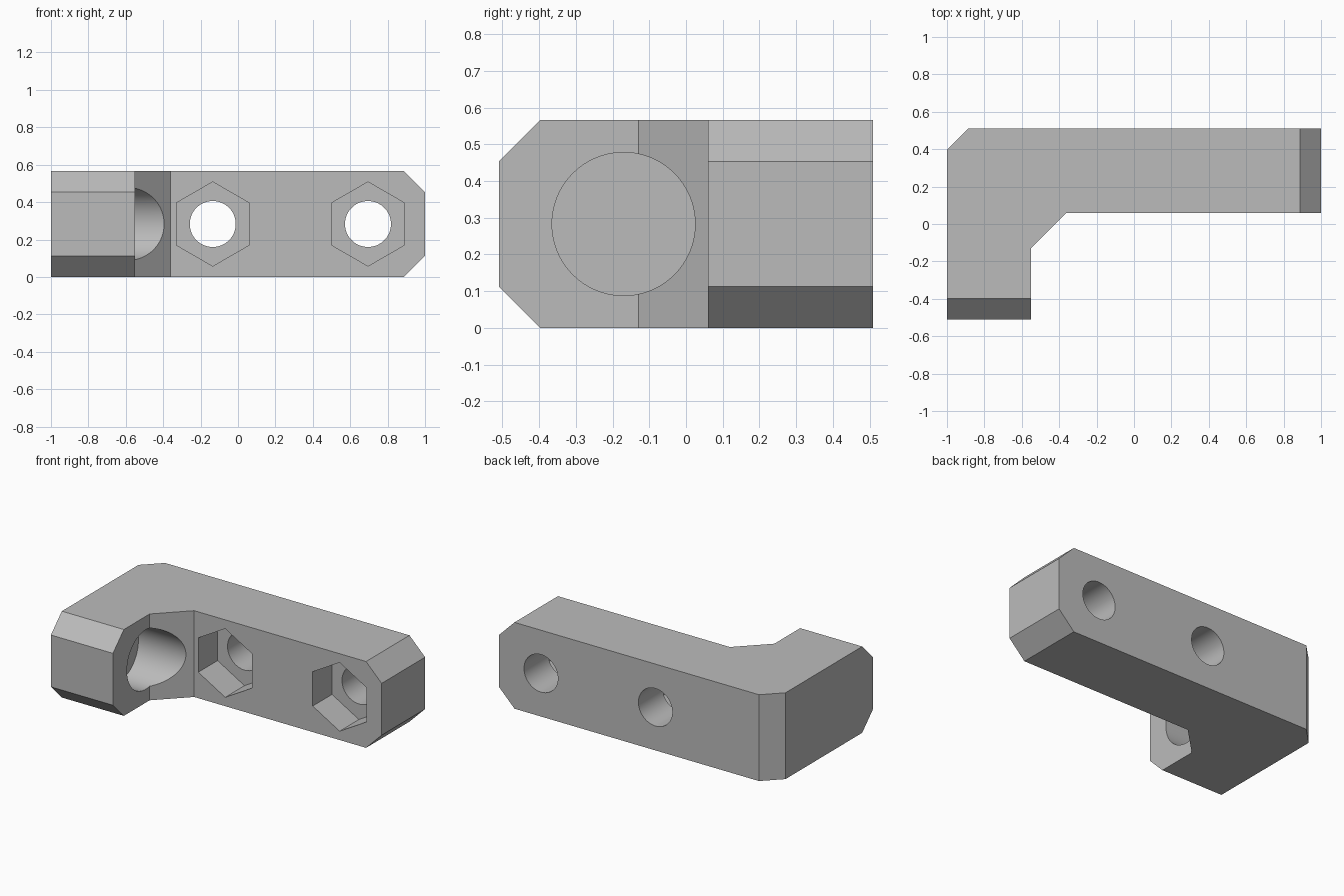
import bpy
import bmesh
from math import radians
from mathutils import Matrix, Vector

if "Cube" in bpy.data.objects:
    bpy.data.objects.remove(bpy.data.objects["Cube"], do_unlink=True)

HEIGHT, CHAMFER, MID = 0.566, 0.113, 0.283

grey = bpy.data.materials.new("plain grey")
grey.use_nodes = True
grey.diffuse_color = (0.5, 0.5, 0.5, 1)
grey.node_tree.nodes["Principled BSDF"].inputs["Base Color"].default_value = (0.5, 0.5, 0.5, 1)


def finish(bm, name):
    """Turn a bmesh into a linked object."""
    bmesh.ops.recalc_face_normals(bm, faces=bm.faces)
    mesh = bpy.data.meshes.new(name)
    bm.to_mesh(mesh)
    bm.free()
    obj = bpy.data.objects.new(name, mesh)
    mesh.materials.append(grey)
    bpy.context.collection.objects.link(obj)
    return obj


def cutter(name, sides, radius, start, end):
    """Hidden prism running from start to end."""
    a, b = Vector(start), Vector(end)
    turn = (b - a).to_track_quat("Z", "Y").to_matrix().to_4x4()
    bm = bmesh.new()
    bmesh.ops.create_cone(bm, cap_ends=True, segments=sides, radius1=radius,
                          radius2=radius, depth=(b - a).length,
                          matrix=Matrix.Translation((a + b) / 2) @ turn)
    obj = finish(bm, name)
    obj.hide_render = True
    obj.hide_viewport = True
    return obj


# L-shaped bracket with an angled inner corner and a clipped back corner
outline = [(-1, -0.51), (-0.55, -0.51), (-0.55, -0.13), (-0.36, 0.06),
           (1, 0.06), (1, 0.51), (-1 + CHAMFER, 0.51), (-1, 0.51 - CHAMFER)]
bm = bmesh.new()
base = bm.faces.new([bm.verts.new((x, y, 0)) for x, y in outline])
top = bmesh.ops.extrude_face_region(bm, geom=[base])["geom"]
bmesh.ops.translate(bm, vec=(0, 0, HEIGHT),
                    verts=[v for v in top if isinstance(v, bmesh.types.BMVert)])

# Chamfer the top and bottom edges at both arm ends
ends = [e for e in bm.edges
        if abs(e.verts[0].co.z - e.verts[1].co.z) < 0.01
        and (all(v.co.x > 0.99 for v in e.verts) or all(v.co.y < -0.5 for v in e.verts))]
bmesh.ops.bevel(bm, geom=ends, offset=CHAMFER, offset_type="OFFSET",
                segments=1, affect="EDGES")
bracket = finish(bm, "bracket")

# Blind round socket in the short arm
cutters = [cutter("socket_cutter", 96, 0.195, (-0.74, -0.17, MID), (-0.2, -0.17, MID))]

# Bolt holes with hexagonal nut pockets in the long arm
for side, x in (("inner", -0.135), ("outer", 0.695)):
    cutters.append(cutter(side + "_nut_cutter", 6, 0.225, (x, -0.1, MID), (x, 0.26, MID)))
    cutters.append(cutter(side + "_bolt_cutter", 64, 0.123, (x, -0.2, MID), (x, 0.7, MID)))

for tool in cutters:
    cut = bracket.modifiers.new(tool.name, "BOOLEAN")
    cut.object = tool
    cut.operation = "DIFFERENCE"
    cut.solver = "EXACT"

# Bake the cuts, drop the helpers, and smooth only the round walls
bpy.context.view_layer.update()
depsgraph = bpy.context.evaluated_depsgraph_get()
bracket.data = bpy.data.meshes.new_from_object(bracket.evaluated_get(depsgraph))
bracket.modifiers.clear()
for tool in cutters:
    bpy.data.objects.remove(tool, do_unlink=True)
bpy.ops.object.select_all(action="DESELECT")
bracket.select_set(True)
bpy.context.view_layer.objects.active = bracket
bpy.ops.object.shade_smooth_by_angle(angle=radians(30))
